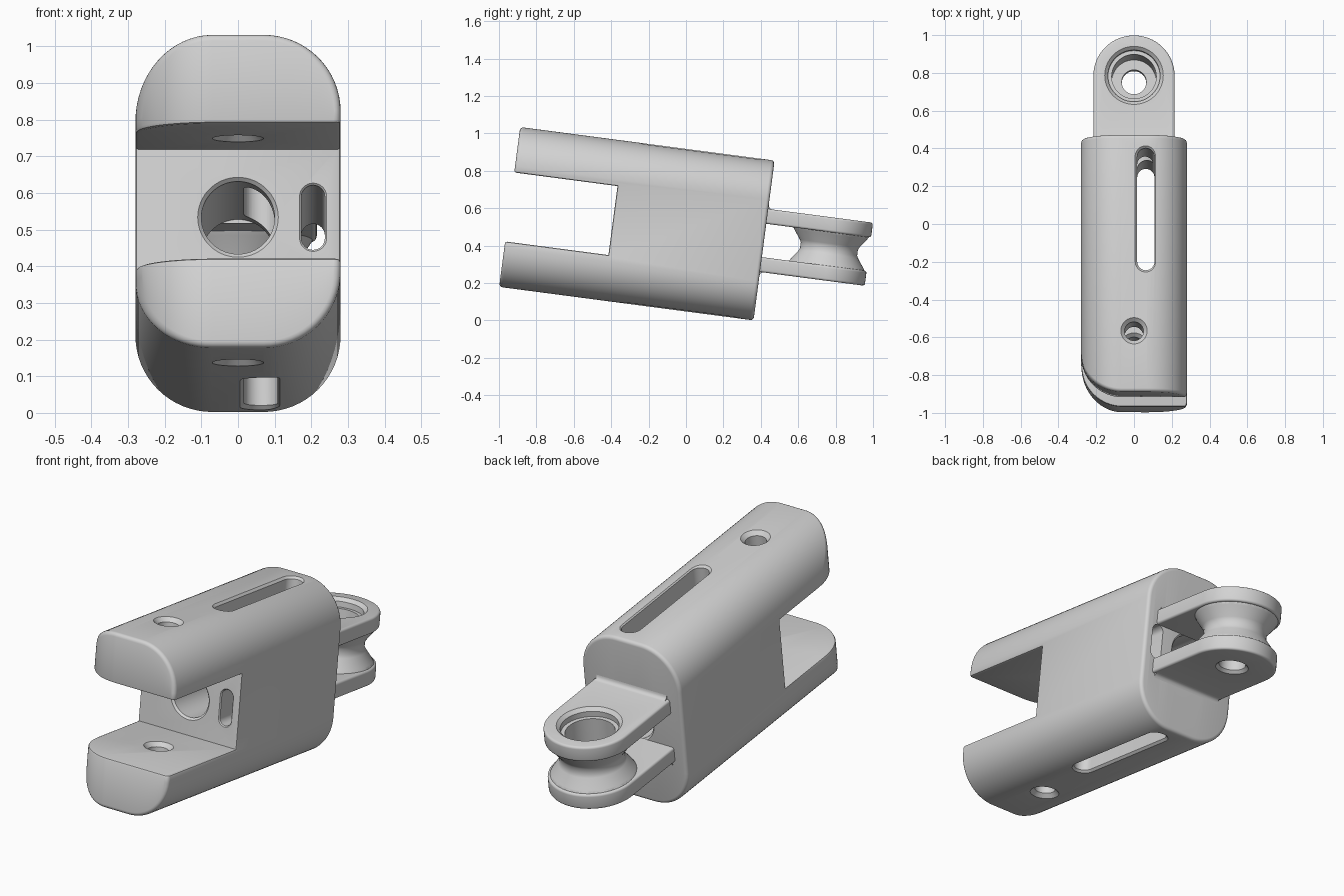
import bpy, bmesh
from math import sin, cos, pi, sqrt, radians
from mathutils import Matrix, Vector

if "Cube" in bpy.data.objects:
    bpy.data.objects.remove(bpy.data.objects["Cube"])

# Everything is modelled in a local frame (x, u along the body, v up), then tilted.
TILT = Matrix.Translation((0, 0.4175, 0.4275)) @ Matrix.Rotation(radians(-7.5), 4, 'X')
W, H, L, R = 0.28, 0.431, 1.372, 0.21      # body half width, half height, length, corner
SLOT_U, SLOT_V = -0.815, 0.186             # fork opening
PIN = 0.35                                 # spool axis position

grey = bpy.data.materials.new("plain_grey")
grey.diffuse_color = (0.65, 0.65, 0.65, 1)
grey.use_nodes = True
grey.node_tree.nodes["Principled BSDF"].inputs["Base Color"].default_value = grey.diffuse_color


def loft(name, rings, strip_caps=False):
    """Skin a list of equal point rings and cap both ends."""
    bm = bmesh.new()
    vs = [[bm.verts.new(p) for p in r] for r in rings]
    n = len(vs[0])
    for a, b in zip(vs, vs[1:]):
        for i in range(n):
            j = (i + 1) % n
            bm.faces.new((a[i], a[j], b[j], b[i]))
    for r in (vs[0], vs[-1]):
        if strip_caps:
            for i in range(n // 2 - 1):
                bm.faces.new((r[i], r[i + 1], r[n - 2 - i], r[n - 1 - i]))
        else:
            bm.faces.new(r)
    bmesh.ops.recalc_face_normals(bm, faces=bm.faces)
    me = bpy.data.meshes.new(name)
    bm.to_mesh(me)
    bm.free()
    me.materials.append(grey)
    ob = bpy.data.objects.new(name, me)
    bpy.context.collection.objects.link(ob)
    return ob


def revolve(name, profile, axis, u=0.0, n=64):
    """Solid of revolution from (position, radius) pairs along 'u' or 'v'."""
    rings = []
    for h, r in profile:
        c = [(r * cos(2 * pi * k / n), r * sin(2 * pi * k / n)) for k in range(n)]
        rings.append([(a, u + b, h) if axis == 'v' else (a, h, b) for a, b in c])
    return loft(name, rings)


def stadium(hw, hl, n=16):
    """Slot outline: half width hw, half length hl."""
    pts = []
    for s in (0, 1):
        for k in range(n + 1):
            t = pi * (s + k / n)
            pts.append((hw * cos(t), (hl - hw if s == 0 else hw - hl) + hw * sin(t)))
    return pts


def boolean(ob, other, op):
    m = ob.modifiers.new("cut", 'BOOLEAN')
    m.operation, m.solver, m.object = op, 'EXACT', other
    bpy.ops.object.select_all(action='DESELECT')
    bpy.context.view_layer.objects.active = ob
    ob.select_set(True)
    bpy.ops.object.modifier_apply(modifier=m.name)
    bpy.data.objects.remove(other)


def section(inset, n=16):
    """Body cross section; top and bottom points share the same x columns."""
    top = []
    for s, a0 in ((-1, pi), (1, pi / 2)):
        for k in range(n + 1):
            t = a0 - pi / 2 * k / n
            top.append((s * (W - R) + (R - inset) * cos(t), H - R + (R - inset) * sin(t)))
    return top + [(x, -v) for x, v in reversed(top)]


def nose(x, r=0.22):
    """Set-back of the front end, rounded in plan on the left corner only."""
    d = min(x + W - r, 0)
    return r - sqrt(max(r * r - d * d, 0))


# body: rounded bar with softened end rims
b = 0.018
steps = [pi / 2 * k / 4 for k in range(5)]
rings = [[(x, -L + nose(x) + b * (1 - cos(t)), v) for x, v in section(b * (1 - sin(t)))]
         for t in steps]
rings += [[(x, -b * (1 - cos(t)), v) for x, v in section(b * (1 - sin(t)))]
          for t in reversed(steps)]
body = loft("fork_body", rings, True)

# fork opening at the front
box = [(-0.5, -SLOT_V), (0.5, -SLOT_V), (0.5, SLOT_V), (-0.5, SLOT_V)]
boolean(body, loft("fork_cutter", [[(x, u, v) for x, v in box] for u in (-1.6, SLOT_U)]),
        'DIFFERENCE')

# soften the outer edges of the fork opening
bm = bmesh.new()
bm.from_mesh(body.data)
bm.normal_update()


def on_opening(e):
    p, q = (w.co for w in e.verts)
    flat = all(abs(abs(c.z) - SLOT_V) < 1e-4 for c in (p, q)) and p.z * q.z > 0
    wall = all(abs(c.y - SLOT_U) < 1e-4 and abs(c.z) < SLOT_V + 1e-4 for c in (p, q))
    return (flat or wall) and e.is_manifold and e.calc_face_angle_signed(0) > 0.6


bmesh.ops.bevel(bm, geom=[e for e in bm.edges if on_opening(e)], offset=0.01,
                offset_type='OFFSET', segments=2, profile=0.5, affect='EDGES',
                clamp_overlap=False)
bm.to_mesh(body.data)
bm.free()

# bore along the body
boolean(body, revolve("bore_cutter", [(-0.85, 0.145), (-0.805, 0.1), (-0.01, 0.1),
                                      (0.04, 0.15)], 'u'), 'DIFFERENCE')
# bolt hole through both prongs, chamfered on every face
boolean(body, revolve("bolt_cutter", [
    (-0.451, 0.09), (-0.411, 0.05), (-0.206, 0.05), (-0.166, 0.09),
    (0.166, 0.09), (0.206, 0.05), (0.411, 0.05), (0.451, 0.09)], 'v', -1.048, 48),
    'DIFFERENCE')
# long vertical slot
rings = [[(0.0625 + x, -0.3975 + y, v) for x, y in stadium(0.0455 + f, 0.326 + f)]
         for v, f in ((-0.48, 0.06), (-0.42, 0), (0.42, 0), (0.48, 0.06))]
boolean(body, loft("long_slot_cutter", rings), 'DIFFERENCE')
# small slot running front to back beside the bore
rings = [[(0.205 + x, u, y) for x, y in stadium(0.032 + f, 0.089 + f)]
         for u, f in ((-0.83, 0.02), (-0.81, 0), (0.1, 0))]
boolean(body, loft("small_slot_cutter", rings), 'DIFFERENCE')


# clevis: two round-ended lugs joined by a waisted spool
def lug_outline(inset, n=40):
    r = 0.215 - inset
    arc = [(r * cos(pi * k / n), PIN + r * sin(pi * k / n)) for k in range(n + 1)]
    return [(-r, -0.003), (r, -0.003)] + arc


def lug(name, s):
    e, rings = 0.012, []
    for h0, d, ts in ((0.09, 1, steps), (0.17, -1, steps[::-1])):
        for t in ts:
            v = s * (h0 + d * e * (1 - cos(t)))
            rings.append([(x, u, v) for x, u in lug_outline(e * (1 - sin(t)))])
    return loft(name, rings)


clevis = revolve("clevis_spool", [
    (-0.12, 0.203), (-0.09, 0.203), (-0.078, 0.196), (-0.03, 0.161), (-0.015, 0.154),
    (0.015, 0.154), (0.03, 0.161), (0.078, 0.196), (0.09, 0.203), (0.12, 0.203)], 'v', PIN)
for s in (1, -1):
    boolean(clevis, lug("lug", s), 'UNION')
    # concave fillet where the lug meets the body
    f = 0.022
    pts = [(f - f * cos(t), f - f * sin(t)) for t in steps]
    pts = [(-0.003, f)] + pts + [(f, -0.005), (-0.003, -0.005)]
    boolean(clevis, loft("fillet", [[(x, u, s * (0.17 + v)) for u, v in pts]
                                    for x in (-0.2, 0.2)]), 'UNION')
# stepped pin bore through the spool
boolean(clevis, revolve("pin_cutter", [
    (-0.2, 0.11), (-0.155, 0.065), (-0.1, 0.065), (-0.1, 0.118), (0.125, 0.118),
    (0.125, 0.138), (0.153, 0.138), (0.2, 0.185)], 'v', PIN), 'DIFFERENCE')

# tilt into place and shade
for ob in (body, clevis):
    ob.data.transform(TILT)
    bpy.ops.object.select_all(action='DESELECT')
    bpy.context.view_layer.objects.active = ob
    ob.select_set(True)
    bpy.ops.object.shade_smooth_by_angle(angle=radians(32))
